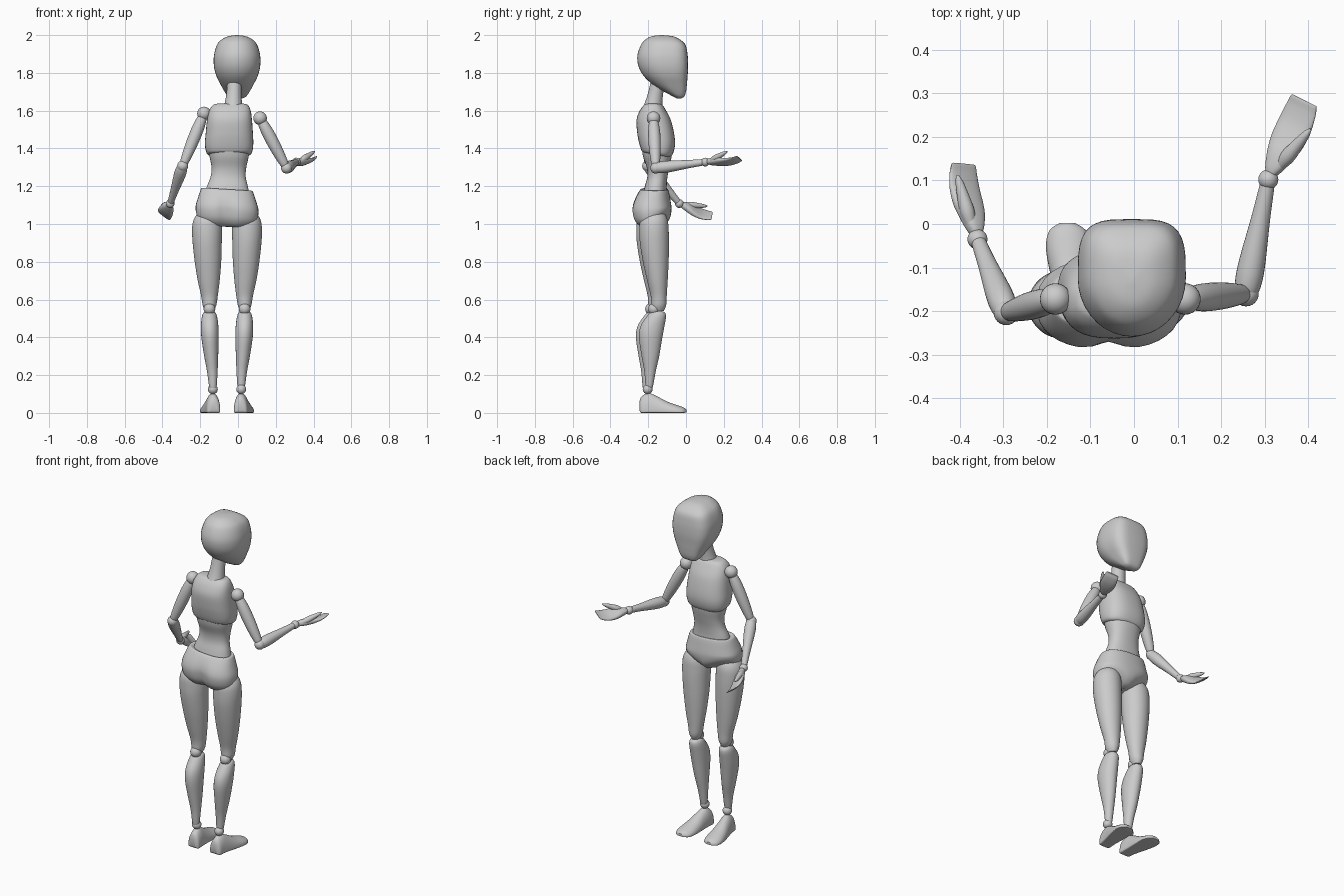
import bpy, bmesh, math
from mathutils import Vector

X, Y, Z, O = Vector((1, 0, 0)), Vector((0, 1, 0)), Vector((0, 0, 1)), Vector((0, 0, 0))
MID = -0.058  # symmetry plane of the hips and legs


def spow(v, e):
    return math.copysign(abs(v) ** (2 / e), v)


def smooth_rows(rows, steps=4):
    """Catmull-Rom interpolation of section parameters."""
    out = []
    for i in range(len(rows) - 1):
        quad = [rows[max(i - 1, 0)], rows[i], rows[i + 1], rows[min(i + 2, len(rows) - 1)]]
        for k in range(steps):
            t = k / steps
            out.append([0.5 * (2 * b + (c - a) * t + (2 * a - 5 * b + 4 * c - d) * t * t
                               + (3 * b - a - 3 * c + d) * t ** 3) for a, b, c, d in zip(*quad)])
    return out + [list(rows[-1])]


def loft(name, rows, axes=(X, Y, Z), origin=O, front=2, back=2, mid=0.5, warp=None, n=36):
    """Rows: (position on W, centre on U, half width on U, min on V, max on V)."""
    u, v, w = axes
    bm = bmesh.new()
    rings = []
    for t, cu, hu, v0, v1 in smooth_rows(rows):
        vm, ring = v0 + mid * (v1 - v0), []
        for k in range(n):
            c, s = math.cos(math.tau * k / n), math.sin(math.tau * k / n)
            e = front if s > 0 else back
            pv = vm + spow(s, e) * ((v1 - vm) if s > 0 else (vm - v0))
            p = origin + u * (cu + hu * spow(c, e)) + v * pv + w * t
            ring.append(bm.verts.new(warp(p) if warp else p))
        rings.append(ring)
    for a, b in zip(rings, rings[1:]):
        for k in range(n):
            bm.faces.new((a[k], a[(k + 1) % n], b[(k + 1) % n], b[k]))
    bm.faces.new(rings[0])
    bm.faces.new(rings[-1])
    bmesh.ops.recalc_face_normals(bm, faces=bm.faces)
    me = bpy.data.meshes.new(name)
    bm.to_mesh(me)
    bm.free()
    ob = bpy.data.objects.new(name, me)
    bpy.context.collection.objects.link(ob)
    return ob


def frame(a, b, side):
    w = (b - a).normalized()
    u = (side - w * side.dot(w)).normalized()
    return u, w.cross(u), w


def limb(name, a, b, profile):
    a, b = Vector(a), Vector(b)
    length = (b - a).length
    side = Y if abs((b - a).normalized().y) < 0.8 else X
    loft(name, [(f * length, 0, r, -r, r) for f, r in profile], frame(a, b, side), a, n=24)


def ball(name, p, r):
    bpy.ops.mesh.primitive_uv_sphere_add(segments=24, ring_count=14, radius=r, location=p)
    bpy.context.object.name = name


# Head: rounded skull with a flat, tapering face
loft("head", [
    (2.0, -.005, .004, -.135, -.125), (1.993, -.005, .05, -.185, -.065),
    (1.972, -.005, .088, -.22, -.025), (1.945, -.005, .108, -.24, -.001),
    (1.90, -.005, .121, -.256, .008), (1.86, -.005, .124, -.257, .011),
    (1.82, -.005, .12, -.246, .011), (1.78, -.005, .108, -.221, .008),
    (1.74, -.005, .088, -.178, .005), (1.70, -.005, .066, -.115, 0),
    (1.675, -.005, .048, -.068, -.01), (1.665, -.005, .028, -.05, -.025)], front=3.6)

# Neck
limb("neck", (-.026, -.178, 1.60), (-.016, -.14, 1.80), [(0, .056), (.2, .046), (.5, .039), (1, .037)])

# Chest, waist and pelvis
loft("chest", [
    (1.637, -.04, .07, -.205, -.145), (1.63, -.04, .092, -.222, -.125),
    (1.60, -.043, .11, -.245, -.105), (1.55, -.045, .119, -.262, -.08),
    (1.48, -.046, .125, -.258, -.063), (1.43, -.047, .128, -.25, -.058),
    (1.39, -.047, .124, -.24, -.066), (1.37, -.047, .113, -.23, -.08),
    (1.365, -.047, .09, -.21, -.1)], front=2.5, back=2.6,
    warp=lambda p: p - Z * max(0, 1.48 - p.z) * .12 * math.sin((p.y + .16) * 15))
loft("waist", [
    (1.42, -.047, .11, -.235, -.075), (1.36, -.047, .104, -.228, -.076),
    (1.30, -.048, .092, -.208, -.088), (1.25, -.052, .093, -.205, -.098),
    (1.20, -.056, .108, -.218, -.102), (1.15, -.058, .12, -.23, -.1)], front=2.3, back=2.3)


def pelvis_shape(p):
    q, dx = p.copy(), p.x - MID
    low = max(0, min(1, (1.17 - p.z) / .1))
    if p.y < -.18:  # cleft at the back
        q.y += .022 * low * math.exp(-(dx / .035) ** 2)
    if p.z < 1.1:   # raised leg openings towards the front
        q.z += (1.1 - p.z) * min(.5, max(0, (p.y + .2) * 3) * abs(dx) * 14)
    q.z -= .06 * dx
    return q


loft("pelvis", [
    (1.178, MID, .112, -.222, -.11), (1.184, MID, .128, -.235, -.1),
    (1.176, MID, .138, -.246, -.092), (1.13, MID, .154, -.274, -.083),
    (1.085, MID, .166, -.288, -.077), (1.04, MID, .163, -.283, -.082),
    (1.01, MID, .148, -.268, -.098), (.99, MID, .115, -.245, -.125),
    (.985, MID, .06, -.215, -.155)], front=2.3, back=2.4, warp=pelvis_shape)

# Legs
for label, s in (("left", -1), ("right", 1)):
    def place(rows):
        return [(z, MID + s * off, h, y0 + s * .008, y1 + s * .008) for z, off, h, y0, y1 in rows]
    loft(label + "_thigh", place([
        (.54, .093, .022, -.185, -.125), (.57, .093, .036, -.192, -.113),
        (.62, .093, .044, -.195, -.11), (.70, .097, .058, -.214, -.105),
        (.80, .101, .07, -.236, -.1), (.90, .105, .077, -.252, -.098),
        (.97, .106, .079, -.255, -.1), (1.02, .105, .073, -.25, -.105),
        (1.055, .103, .052, -.225, -.122), (1.065, .102, .02, -.19, -.15)]))
    loft(label + "_calf", place([
        (.125, .075, .014, -.217, -.19), (.14, .075, .02, -.222, -.183),
        (.22, .078, .028, -.229, -.168), (.30, .084, .037, -.243, -.15),
        (.40, .09, .046, -.257, -.133), (.46, .092, .046, -.248, -.122),
        (.51, .093, .04, -.216, -.114), (.533, .093, .03, -.195, -.122),
        (.54, .093, .012, -.175, -.145)]))
    ball(label + "_knee", (MID + s * .093, -.177 + s * .008, .55), .031)
    ball(label + "_ankle", (MID + s * .075, -.203, .125), .026)
    loft(label + "_foot", [(y, MID + s * off, h, z0, z1) for y, off, h, z0, z1 in (
        (-.246, .071, .018, .012, .06), (-.236, .072, .034, 0, .086),
        (-.20, .075, .038, 0, .105), (-.16, .08, .042, 0, .091),
        (-.10, .087, .05, 0, .06), (-.05, .092, .052, 0, .042),
        (-.015, .094, .042, 0, .03), (.002, .095, .018, .003, .018))],
        (X, Z, Y), back=6, mid=.18)

# Arms: shoulder, elbow, wrist, finger tips, side direction, thumb tip
ARMS = {
    "left": ((-.18, -.172, 1.585), (-.293, -.203, 1.307), (-.359, -.035, 1.108),
             (-.392, .137, 1.042), (-.075, .03, .045), (-.405, .112, 1.094)),
    "right": ((.117, -.172, 1.56), (.257, -.16, 1.296), (.308, .102, 1.328),
              (.391, .284, 1.346), (.07, -.02, .028), (.405, .218, 1.384)),
}
for label, pts in ARMS.items():
    shoulder, elbow, wrist, tip, side, thumb = map(Vector, pts)
    ball(label + "_shoulder", shoulder, .036)
    ball(label + "_elbow", elbow, .029)
    ball(label + "_wrist", wrist, .023)
    limb(label + "_upper_arm", shoulder, elbow,
         [(.05, .015), (.09, .025), (.3, .032), (.6, .031), (.88, .024), (.97, .018)])
    limb(label + "_forearm", elbow, wrist,
         [(-.04, .012), (0, .025), (.12, .031), (.3, .03), (.65, .022), (.95, .017)])
    # Flat, slightly cupped hand with a separate thumb
    u, v, w = frame(wrist, tip, side)
    if v.z < 0:
        v = -v
    L = (tip - wrist).length
    loft(label + "_hand", [(f * L, c, h, lo, hi) for f, c, h, lo, hi in (
        (.06, 0, .012, -.012, .012), (.15, 0, .021, -.018, .016), (.32, 0, .033, -.023, .015),
        (.5, 0, .041, -.025, .007), (.7, 0, .042, -.022, .0), (.88, 0, .039, -.013, .001),
        (.97, 0, .036, -.004, .004), (1, 0, .033, -.001, .004))],
        (u, v, w), wrist, front=2.6, back=2.4, n=28)
    limb(label + "_thumb", wrist + w * .2 * L + u * .012, thumb,
         [(0, .012), (.25, .017), (.55, .014), (.85, .009), (1, .003)])

# Smooth shading that keeps hard rims
bpy.ops.object.select_all(action='SELECT')
bpy.context.view_layer.objects.active = bpy.data.objects["head"]
bpy.ops.object.shade_smooth_by_angle(angle=math.radians(40))
